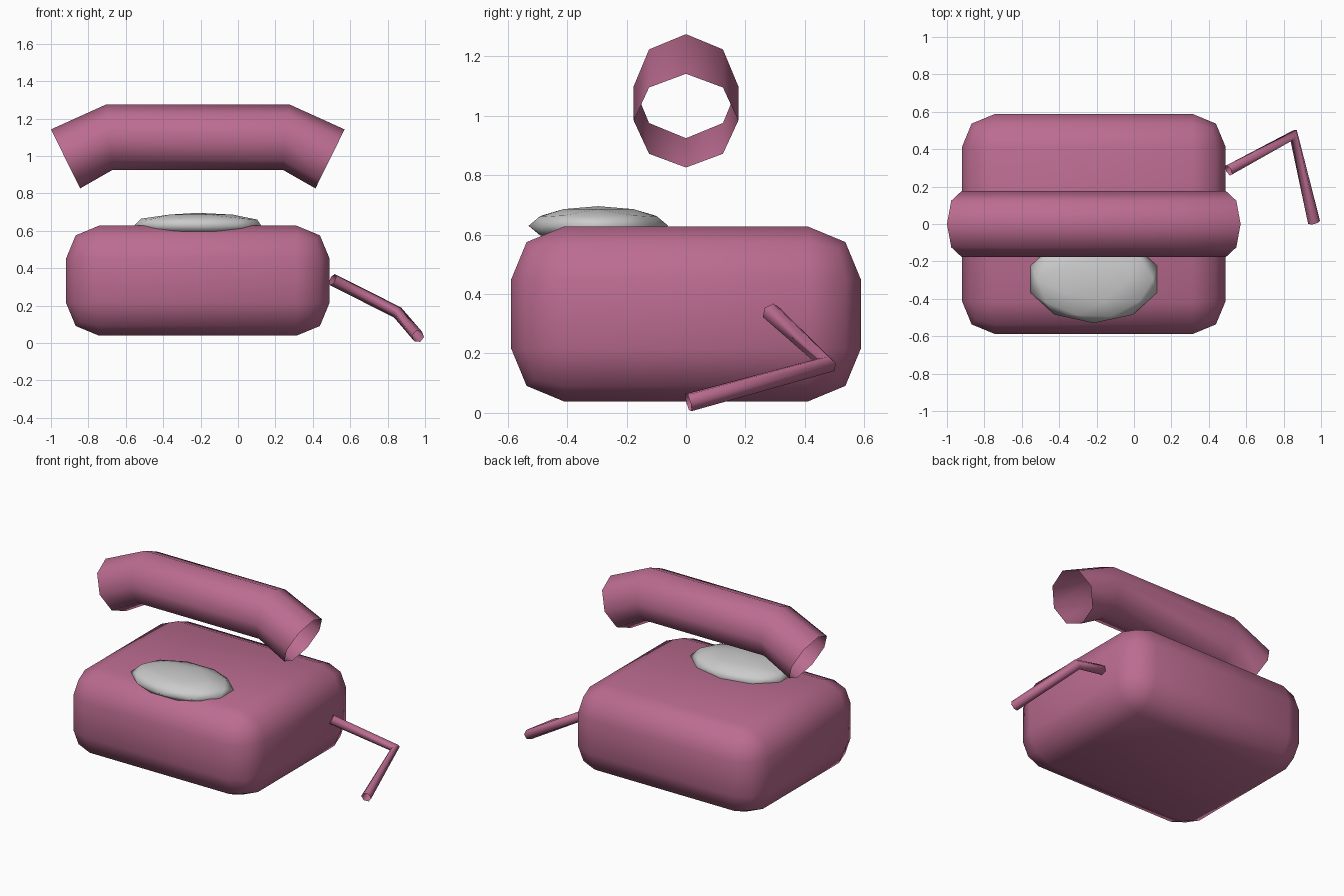
import bpy, bmesh, math
from mathutils import Vector

if "Cube" in bpy.data.objects:
    bpy.data.objects.remove(bpy.data.objects["Cube"])

pink = bpy.data.materials.new("pink_plastic")
pink.diffuse_color = (0.50, 0.15, 0.28, 1)
pink.use_nodes = True
pink.node_tree.nodes["Principled BSDF"].inputs["Base Color"].default_value = pink.diffuse_color


def finish(name, bm, mat=None):
    for f in bm.faces:
        f.smooth = True
    mesh = bpy.data.meshes.new(name)
    bm.to_mesh(mesh)
    bm.free()
    obj = bpy.data.objects.new(name, mesh)
    bpy.context.collection.objects.link(obj)
    if mat:
        mesh.materials.append(mat)
    return obj


def tube(name, path, radius, sides, tangents=None):
    """Open-ended tube of constant-radius rings along a path."""
    pts = [Vector(p) for p in path]
    dirs = [(b - a).normalized() for a, b in zip(pts, pts[1:])]
    if tangents is None:
        tangents = [dirs[0]] + [(a + b).normalized() for a, b in zip(dirs, dirs[1:])] + [dirs[-1]]
    bm = bmesh.new()
    rings = []
    up = Vector((0, 0, 1))
    for p, t in zip(pts, tangents):
        t = Vector(t).normalized()
        up = (up - t * up.dot(t)).normalized()
        side = t.cross(up)
        angles = [2 * math.pi * i / sides for i in range(sides)]
        rings.append([bm.verts.new(p + radius * (math.cos(a) * up + math.sin(a) * side)) for a in angles])
    for r, s in zip(rings, rings[1:]):
        for i in range(sides):
            j = (i + 1) % sides
            bm.faces.new((r[i], r[j], s[j], s[i]))
    bmesh.ops.recalc_face_normals(bm, faces=bm.faces)
    return finish(name, bm, pink)


# Rounded body
bm = bmesh.new()
bmesh.ops.create_cube(bm, size=1)
bmesh.ops.scale(bm, vec=(1.41, 1.177, 0.588), verts=bm.verts)
bmesh.ops.translate(bm, vec=(-0.215, 0, 0.333), verts=bm.verts)
bmesh.ops.bevel(bm, geom=bm.edges[:], offset=0.177, segments=2, profile=0.5, affect='EDGES')
finish("body", bm, pink)

# Flattened dial set into the top
bm = bmesh.new()
bmesh.ops.create_icosphere(bm, subdivisions=2, radius=1)
bmesh.ops.scale(bm, vec=(0.355, 0.235, 0.066), verts=bm.verts)
bmesh.ops.translate(bm, vec=(-0.215, -0.295, 0.63), verts=bm.verts)
finish("dial", bm)

# Handset: hollow octagonal tube with drooping ends
end, bend = math.radians(26.3), math.radians(5.5)
tilts = [end, bend, -bend, -end]
tube("handset",
     [(-0.922, 0, 0.984), (-0.688, 0, 1.10), (0.258, 0, 1.10), (0.492, 0, 0.984)],
     0.176, 8, [(math.cos(a), 0, math.sin(a)) for a in tilts])

# Bent cord at the right side
tube("cord", [(0.505, 0.287, 0.338), (0.853, 0.476, 0.163), (0.963, 0.008, 0.035)], 0.033, 6)
